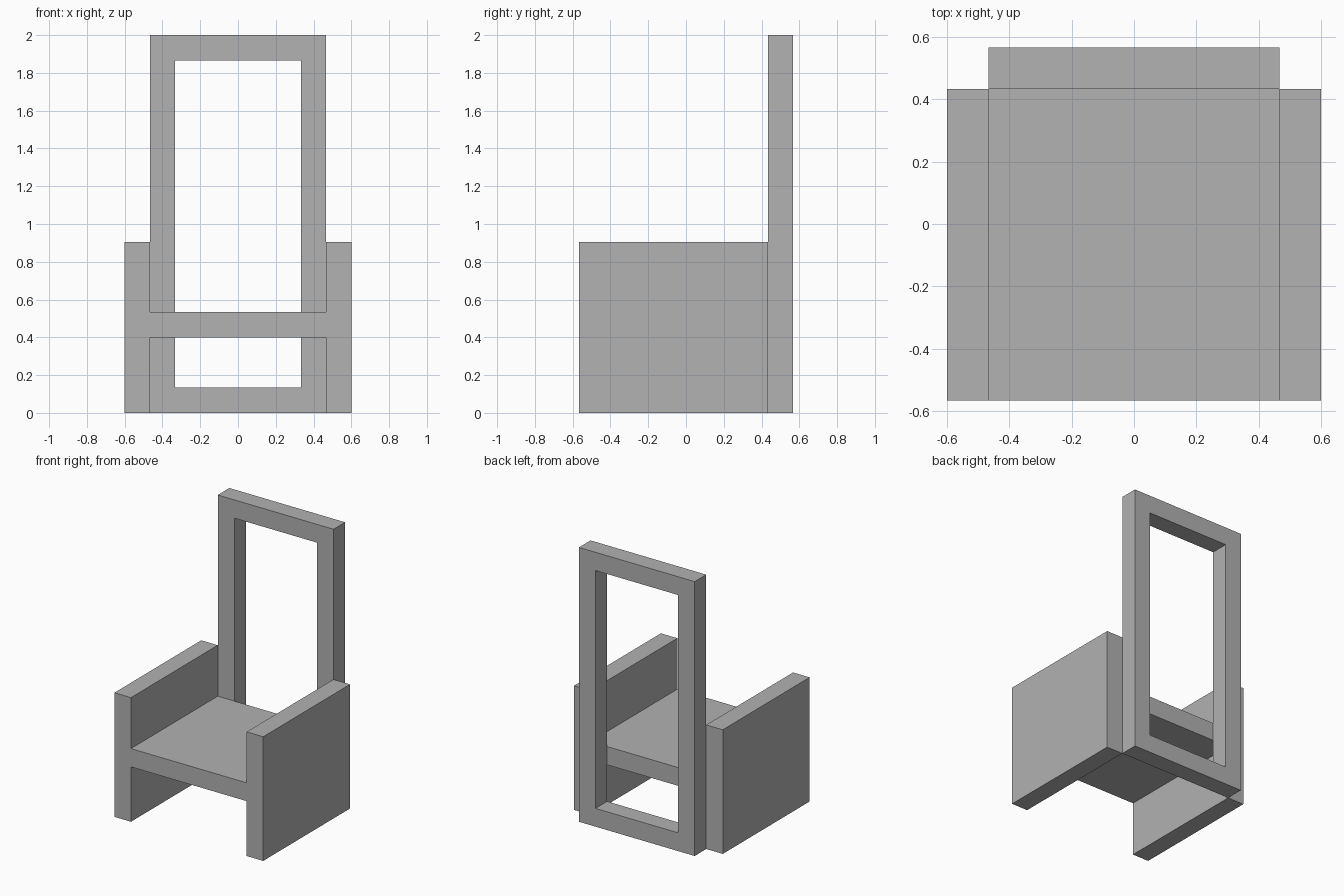
import bpy
import bmesh
from mathutils import Matrix, Vector

default_cube = bpy.data.objects.get("Cube")
if default_cube:
    bpy.data.objects.remove(default_cube, do_unlink=True)

# One plain grey for the whole chair
GREY = (0.445, 0.445, 0.445, 1.0)
grey = bpy.data.materials.new("plain_grey")
grey.use_nodes = True
grey.diffuse_color = GREY
grey.node_tree.nodes["Principled BSDF"].inputs["Base Color"].default_value = GREY

BOARD = 0.1333           # thickness of every board
INNER = 0.4667           # half width between the side panels
FRONT, REAR = -0.5667, 0.4333


def make_part(name, low, high, shape=None):
    """Box between two corners, optionally reshaped before it is stored."""
    low, high = Vector(low), Vector(high)
    bm = bmesh.new()
    matrix = Matrix.Translation((low + high) / 2) @ Matrix.Diagonal((*(high - low), 1))
    bmesh.ops.create_cube(bm, size=1, matrix=matrix)
    if shape:
        shape(bm)
    bmesh.ops.recalc_face_normals(bm, faces=bm.faces)
    mesh = bpy.data.meshes.new(name)
    bm.to_mesh(mesh)
    bm.free()
    mesh.materials.append(grey)
    obj = bpy.data.objects.new(name, mesh)
    bpy.context.collection.objects.link(obj)
    return obj


def open_frame(bm):
    """Inset the front and back faces and join them through an opening."""
    bm.normal_update()
    panels = [f for f in bm.faces if abs(f.normal.y) > 0.9]
    bmesh.ops.inset_individual(bm, faces=panels, thickness=BOARD, use_even_offset=True)
    rims = [e for f in panels for e in f.edges]
    bmesh.ops.delete(bm, geom=panels, context='FACES_ONLY')
    bmesh.ops.bridge_loops(bm, edges=rims)


# Side panels that serve as legs and arms
for side, x in (("left", INNER), ("right", -INNER - BOARD)):
    make_part(side + "_side_panel", (x, FRONT, 0), (x + BOARD, REAR, 0.905))

# Seat board between the panels
make_part("seat", (-INNER, FRONT, 0.4), (INNER, REAR, 0.4 + BOARD))

# Tall open back frame reaching the floor
make_part("back_frame", (-INNER, REAR, 0), (INNER, REAR + BOARD, 2), open_frame)
